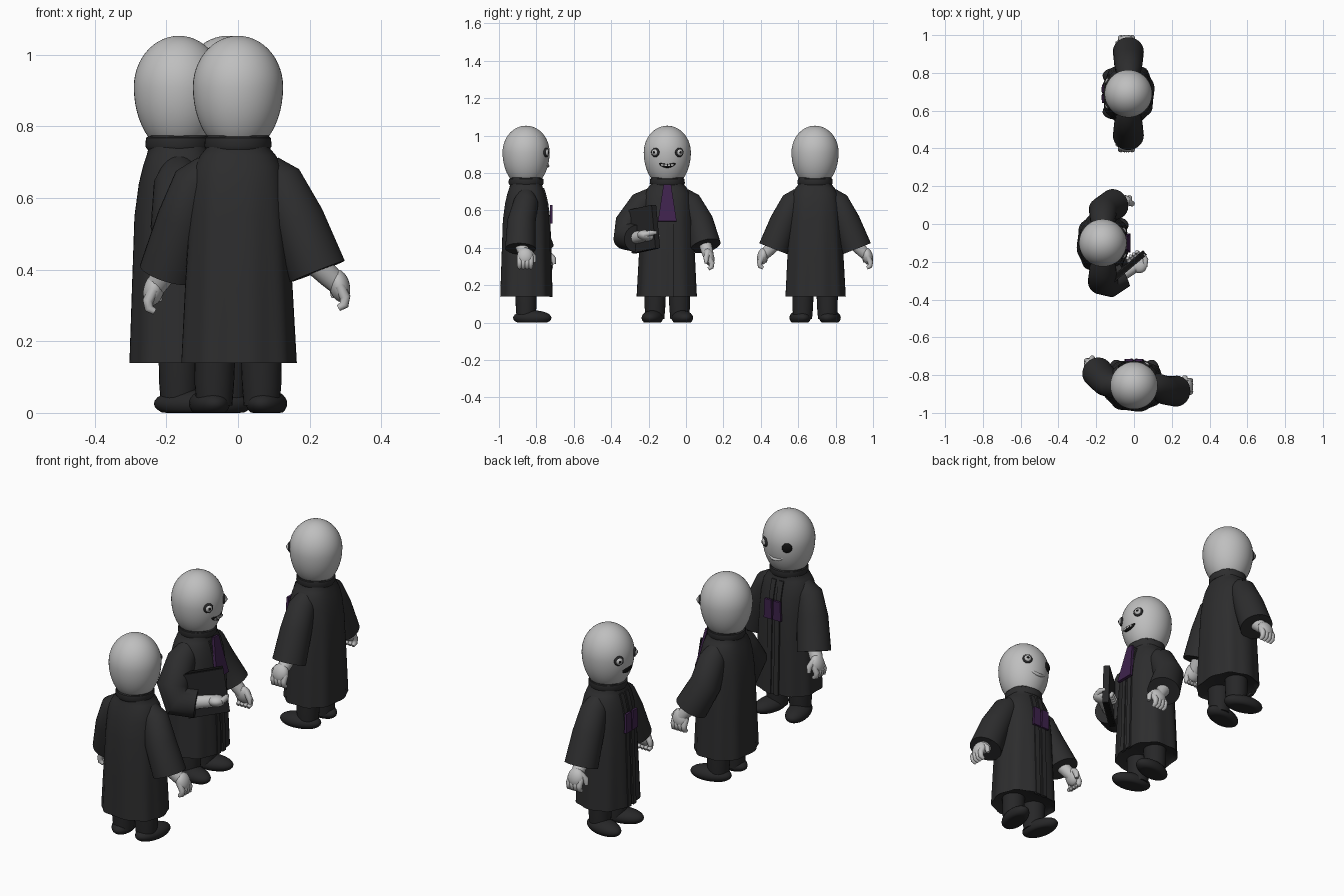
import bpy, bmesh, math
from mathutils import Vector, Matrix

if "Cube" in bpy.data.objects:
    bpy.data.objects.remove(bpy.data.objects["Cube"])


def material(name, rgb):
    m = bpy.data.materials.new(name)
    m.diffuse_color = (*rgb, 1)
    m.use_nodes = True
    m.node_tree.nodes["Principled BSDF"].inputs["Base Color"].default_value = m.diffuse_color
    return m


SKIN = material("pale_grey", (0.52, 0.52, 0.52))
ROBE = material("robe_black", (0.026, 0.026, 0.027))
SHOE = material("shoe_black", (0.02, 0.02, 0.021))
PURPLE = material("purple", (0.048, 0.016, 0.072))
BLACK = material("deep_black", (0.006, 0.006, 0.006))

place = Matrix()      # placement of the figure being built
prefix = ""


def finish(bm, name, mat, angle=45):
    bmesh.ops.recalc_face_normals(bm, faces=bm.faces)
    bm.transform(place)
    me = bpy.data.meshes.new(prefix + name)
    bm.to_mesh(me)
    bm.free()
    me.materials.append(mat)
    for p in me.polygons:
        p.use_smooth = True
    me.set_sharp_from_angle(angle=math.radians(angle))
    ob = bpy.data.objects.new(prefix + name, me)
    bpy.context.collection.objects.link(ob)
    return ob


def bridge(bm, rings):
    n = len(rings[0])
    for a, b in zip(rings, rings[1:]):
        for i in range(n):
            bm.faces.new((a[i], a[(i + 1) % n], b[(i + 1) % n], b[i]))
    bm.faces.new(rings[0])
    bm.faces.new(rings[-1])


def ball(name, mat, c, r, rot=None, shape=None, seg=24):
    bm = bmesh.new()
    bmesh.ops.create_uvsphere(bm, u_segments=seg, v_segments=seg // 2 + 2, radius=1)
    for v in bm.verts:
        p = Vector((v.co.x * r[0], v.co.y * r[1], v.co.z * r[2]))
        if rot:
            p = rot @ p
        v.co = p + Vector(c)
        if shape:
            v.co = shape(v.co)
    return finish(bm, name, mat)


def tube(name, mat, pts, radii, seg=20, bm=None):
    """Round tube through points with a radius at each one."""
    own = bm is None
    bm = bm or bmesh.new()
    pts = [Vector(p) for p in pts]
    rings, u, t0 = [], None, None
    for i, (p, r) in enumerate(zip(pts, radii)):
        t = (pts[min(i + 1, len(pts) - 1)] - pts[max(i - 1, 0)]).normalized()
        if u is None:
            u = t.orthogonal().normalized()
        else:
            u = t0.rotation_difference(t) @ u
        w, t0 = t.cross(u), t
        rings.append([bm.verts.new(p + (u * math.cos(a) + w * math.sin(a)) * r)
                      for a in (2 * math.pi * k / seg for k in range(seg))])
    bridge(bm, rings)
    if own:
        return finish(bm, name, mat)


def slab(name, mat, c, size, rot=None, top=1.0):
    bm = bmesh.new()
    bmesh.ops.create_cube(bm, size=1)
    for v in bm.verts:
        p = Vector((v.co.x * size[0], v.co.y * size[1], v.co.z * size[2]))
        if p.z > 0:
            p.x *= top
        v.co = (rot @ p if rot else p) + Vector(c)
    return finish(bm, name, mat)


# Robe profile: height, half width, half depth
PROFILE = [(.14, .16, .136), (.35, .15, .13), (.55, .138, .124), (.64, .132, .112),
           (.69, .122, .1), (.72, .105, .09), (.738, .09, .085), (.775, .087, .084)]


def depth(z):
    for (z0, _, b0), (z1, _, b1) in zip(PROFILE, PROFILE[1:]):
        if z <= z1:
            return b0 + (b1 - b0) * (z - z0) / (z1 - z0)
    return PROFILE[-1][2]


def robe():
    bm = bmesh.new()
    rings, n = [], 64
    for z, a, b in [(.155, .14, .118)] + PROFILE + [(.775, .07, .07)]:
        fold = .004 * max(0, (.7 - z) / .56)
        ring = []
        for k in range(n):
            t = 2 * math.pi * k / n
            c, s = math.cos(t), math.sin(t)
            f = 1 + fold / .15 * math.cos(9 * t)
            ring.append(bm.verts.new((a * f * math.copysign(abs(c) ** .85, c),
                                      b * f * math.copysign(abs(s) ** .85, s), z)))
        rings.append(ring)
    bridge(bm, rings)
    finish(bm, "robe", ROBE)
    # raised front edges running down the opening
    for s in (-1, 1):
        bm = bmesh.new()
        rows = [[bm.verts.new((s * x, depth(z) + dy, z))
                 for x, dy in ((.008, -.01), (.008, .006), (.034, .005), (.034, -.012))]
                for z in (.138, .35, .55, .64, .69, .72)]
        bridge(bm, rows)
        finish(bm, "robe_front_edge", ROBE, 30)
    tube("collar", ROBE, [(0, 0, .735), (0, 0, .745), (0, 0, .768), (0, 0, .776)],
         [.088, .094, .092, .08], 40)


def sleeve(pts, radii):
    a, b = Vector(pts[-1]), Vector(pts[-2])
    inner = a + (b - a).normalized() * .03
    tube("sleeve", ROBE, list(pts) + [a + (a - b) * .001, inner],
         list(radii) + [radii[-1] * .9, radii[-1] * .8], 28)
    return inner


def hand(c, wrist, rot, side):
    """Palm, curled fingers and thumb; fingers point to local -z."""
    c = Vector(c)
    bm = bmesh.new()
    tube("", None, [wrist, c.lerp(Vector(wrist), .4), c], [.035, .032, .028], 16, bm)
    for y in (-.03, -.01, .01, .03):
        path = [(0, y, 0), (side * .008, y, -.035), (0, y, -.055), (-side * .018, y, -.06)]
        tube("", None, [c + rot @ Vector(p) for p in path], [.015, .015, .013, .009], 10, bm)
    path = [(0, .02, .025), (-side * .015, .046, .0), (-side * .022, .05, -.028)]
    tube("", None, [c + rot @ Vector(p) for p in path], [.016, .015, .009], 10, bm)
    finish(bm, "hand_fingers", SKIN, 70)
    ball("palm", SKIN, c, (.029, .043, .047), rot)


def eye(x, dark):
    z = .91
    d = Vector((x, .125 * math.sqrt(1 - (x / .125) ** 2), 0))
    n = d.normalized()
    q = Vector((0, 1, 0)).rotation_difference(n).to_matrix()
    c = Vector((d.x, d.y, z))
    ball("eye_rim", BLACK if dark else SHOE, c, (.025, .011, .025), q)
    if not dark:
        ball("eyeball", SKIN, c + n * .003, (.018, .013, .018), q)
        ball("pupil", BLACK, c + n * .014, (.007, .004, .007), q, seg=12)


def head(dark_eyes, mouth):
    ball("head", SKIN, (0, 0, .91), (.126, .126, 1), seg=48,
         shape=lambda p: Vector((p.x, p.y, .91 + (p.z - .91) * (.143 if p.z > .91 else .19))))
    for x in (-.064, .064):
        eye(x, (x < 0) in dark_eyes)
    if mouth == "open":
        ball("open_mouth", BLACK, (0, .108, .85), (.042, .016, .022))
        return
    arc = [(x, .1165 - x * x * 5, .838 + x * x * 8) for x in (-.045, -.03, -.015, 0, .015, .03, .045)]
    if mouth == "grin":
        tube("mouth", BLACK, arc, [.004, .009, .011, .011, .011, .009, .004], 10)
        for x in (-.026, -.009, .009, .026):
            slab("tooth", SKIN, (x, .124 - x * x * 5, .842), (.013, .008, .011))
    else:
        tube("lips", SKIN, arc, [.004, .006, .008, .008, .008, .006, .004], 10)


def legs():
    for s in (-1, 1):
        tube("leg", SHOE, [(s * .066, 0, .02), (s * .066, 0, .08), (s * .064, 0, .2)],
             [.05, .055, .058], 24)
        turn = Matrix.Rotation(-s * .2, 3, 'Z')
        ball("shoe", SHOE, (s * .08, .033, .026), (.055, .105, .04), turn,
             lambda p: Vector((p.x, p.y, max(p.z, 0))))


def hanging_arm(side, elbow, cuff, palm):
    sh = (side * .08, 0, .675)
    w = sleeve([sh, (side * .115, 0, .645), elbow, cuff], [.05, .066, .076, .082])
    hand(palm, w, Matrix.Rotation(-side * .25, 3, 'Y'), side)


def neck_bands():
    for x in (-.026, .026):
        slab("neck_band", PURPLE, (x, .134, .58), (.046, .012, .1), top=.85)


def figure(name, x, y, turn, dark_eyes, mouth):
    global place, prefix
    prefix = name + "_"
    place = Matrix.Translation((x, y, 0)) @ Matrix.Rotation(math.radians(turn), 4, 'Z')
    robe()
    legs()
    head(dark_eyes, mouth)


# Near figure, seen from behind at the front
figure("near", 0, -.855, 0, (True,), "closed")
hanging_arm(1, (.165, -.025, .54), (.222, -.03, .395), (.283, -.005, .355))
hanging_arm(-1, (-.15, .02, .54), (-.195, .07, .39), (-.235, .1, .345))
neck_bands()

# Middle figure, facing right with a book under the arm
figure("middle", -.165, -.1, -90, (), "grin")
hanging_arm(-1, (-.17, .0, .54), (-.205, .06, .41), (-.222, .11, .35))
wrist = sleeve([(.08, 0, .675), (.13, 0, .64), (.2, 0, .53), (.205, .03, .46), (.165, .11, .45)],
               [.05, .07, .08, .085, .072])
hand((.115, .19, .465), wrist, Matrix.Rotation(.6, 3, 'Z') @ Matrix.Rotation(1.35, 3, 'Y'), 1)
lean = Matrix.Rotation(math.radians(-50), 3, 'Z') @ Matrix.Rotation(math.radians(8), 3, 'Y')
slab("book_cover", SHOE, (.125, .135, .5), (.2, .032, .23), lean)
slab("book_pages", BLACK, (.125, .135, .5), (.194, .022, .236), lean)
slab("tie", PURPLE, (0, .122, .64), (.1, .014, .2), Matrix.Rotation(.19, 3, 'X'), top=.4)

# Far figure, facing left
figure("far", -.03, .69, 90, (), "open")
for s in (-1, 1):
    hanging_arm(s, (s * .165, 0, .54), (s * .222, 0, .395), (s * .28, .01, .355))
neck_bands()
